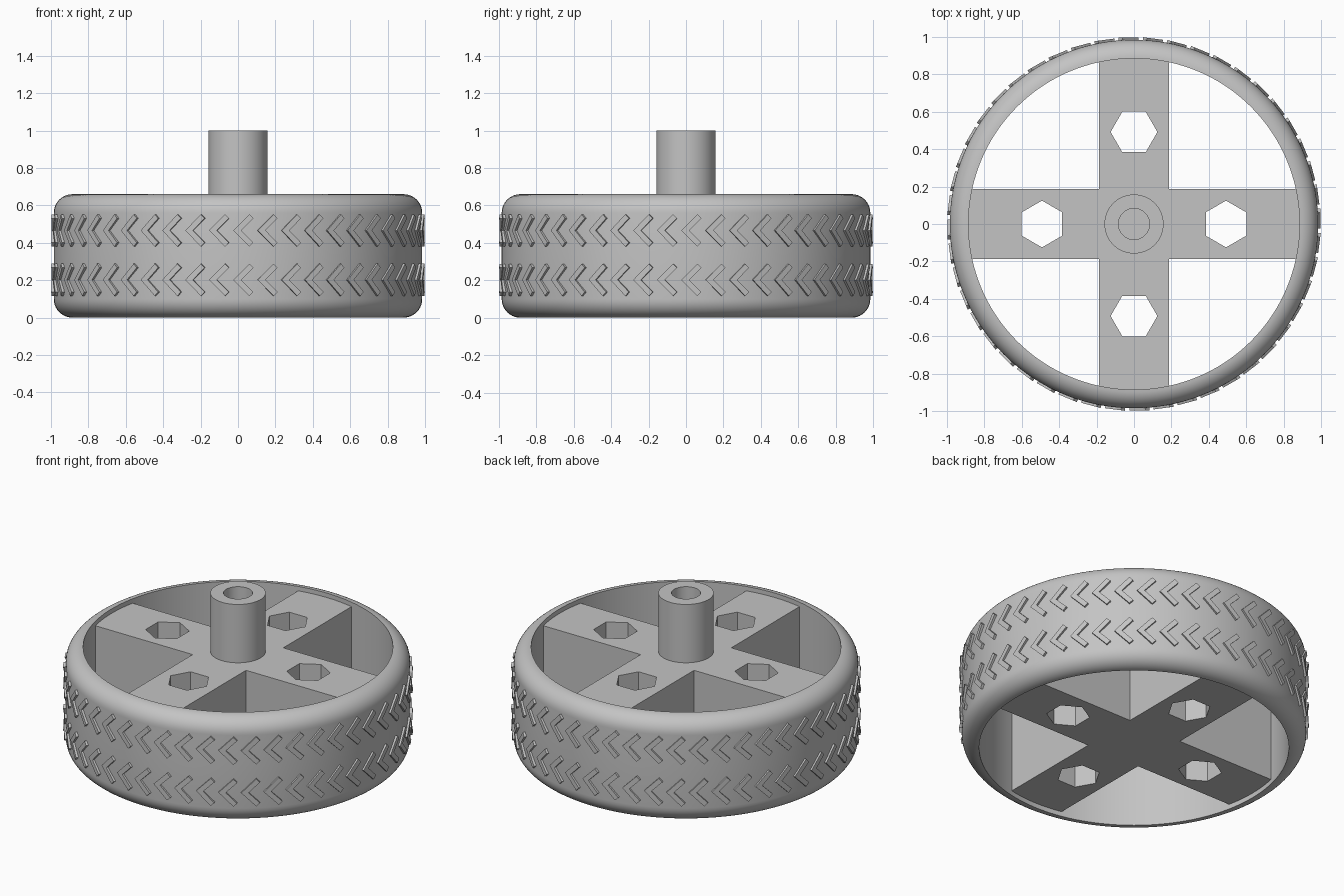
import bpy, bmesh
from math import cos, sin, pi, radians
from mathutils import Matrix, Vector

if "Cube" in bpy.data.objects:
    bpy.data.objects.remove(bpy.data.objects["Cube"], do_unlink=True)

GREY = (0.55, 0.55, 0.55, 1)
grey = bpy.data.materials.new("plain grey")
grey.use_nodes = True
grey.diffuse_color = GREY
grey.node_tree.nodes["Principled BSDF"].inputs["Base Color"].default_value = GREY

HEIGHT = 0.66
INNER, OUTER = 0.885, 0.985
FILLET = OUTER - INNER
SPOKE_LOW, SPOKE_HIGH = 0.03, 0.632
SPOKE_HALF = 0.186


def finish(name, bm, smooth=False):
    """Turn a bmesh into a grey object."""
    bmesh.ops.remove_doubles(bm, verts=bm.verts, dist=1e-5)
    bmesh.ops.recalc_face_normals(bm, faces=bm.faces)
    mesh = bpy.data.meshes.new(name)
    bm.to_mesh(mesh)
    bm.free()
    obj = bpy.data.objects.new(name, mesh)
    bpy.context.collection.objects.link(obj)
    mesh.materials.append(grey)
    bpy.ops.object.select_all(action='DESELECT')
    obj.select_set(True)
    bpy.context.view_layer.objects.active = obj
    if smooth:
        bpy.ops.object.shade_smooth_by_angle(angle=radians(30))
    return obj


def revolve(name, profile, steps):
    """Spin a closed (radius, z) profile about the z axis."""
    bm = bmesh.new()
    verts = [bm.verts.new((r, 0, z)) for r, z in profile]
    edges = [bm.edges.new((v, verts[i - 1])) for i, v in enumerate(verts)]
    bmesh.ops.spin(bm, geom=verts + edges, axis=(0, 0, 1), cent=(0, 0, 0),
                   angle=2 * pi, steps=steps, use_merge=True)
    return finish(name, bm, smooth=True)


def prism(bm, points, depth):
    """Extrude a loop of points along a vector."""
    face = bm.faces.new([bm.verts.new(p) for p in points])
    new = bmesh.ops.extrude_face_region(bm, geom=[face], use_keep_orig=True)["geom"]
    bmesh.ops.translate(bm, vec=depth, verts=[g for g in new if isinstance(g, bmesh.types.BMVert)])


# Tyre: straight inside wall, rounded outer shoulders
arc = [i * pi / 20 for i in range(11)]
lower = [(INNER + FILLET * sin(a), FILLET - FILLET * cos(a)) for a in arc]
upper = [(r, HEIGHT - z) for r, z in reversed(lower)]
revolve("tyre", lower + upper, 144)

# Hub shaft with a round bore
revolve("hub_shaft", [(0.083, SPOKE_HIGH - 0.01), (0.158, SPOKE_HIGH - 0.01),
                      (0.158, 1.0), (0.083, 1.0)], 64)

# Cross of four spokes, its ends buried in the tyre wall
bm = bmesh.new()
s, e = SPOKE_HALF, 0.9
outline = []
for k in range(4):
    turn = Matrix.Rotation(k * pi / 2, 3, 'Z')
    outline += [turn @ Vector(p) for p in ((s, -s, SPOKE_LOW), (e, -s, SPOKE_LOW), (e, s, SPOKE_LOW))]
prism(bm, outline, (0, 0, SPOKE_HIGH - SPOKE_LOW))
spokes = finish("cross_spokes", bm)

# Hexagonal holes through the spokes
bm = bmesh.new()
for k in range(4):
    turn = Matrix.Rotation(k * pi / 2, 3, 'Z')
    prism(bm, [turn @ Vector((0.492 + 0.125 * sin(i * pi / 3), 0.125 * cos(i * pi / 3), -0.2))
               for i in range(6)], (0, 0, 1.2))
cutter = finish("hole_cutter", bm)
cutter.hide_render = True
cut = spokes.modifiers.new("hex_holes", 'BOOLEAN')
cut.operation = 'DIFFERENCE'
cut.solver = 'EXACT'
cut.object = cutter
bpy.context.view_layer.objects.active = spokes
bpy.ops.object.modifier_apply(modifier=cut.name)
bpy.data.objects.remove(cutter, do_unlink=True)

# Two rows of chevron tread bars around the tyre
COUNT = 48
REACH, BAR = 0.086, 0.021
chevron = [(0, 0), (REACH, REACH), (REACH + BAR, REACH - BAR), (2 * BAR, 0),
           (REACH + BAR, BAR - REACH), (REACH, -REACH)]
for name, level in (("lower_tread", 0.202), ("upper_tread", 0.466)):
    bm = bmesh.new()
    for k in range(COUNT):
        turn = Matrix.Rotation(2 * pi * k / COUNT, 3, 'Z')
        prism(bm, [turn @ Vector((t - 0.025, -0.9965, level + z)) for t, z in chevron],
              turn @ Vector((0, 0.03, 0)))
    finish(name, bm)
